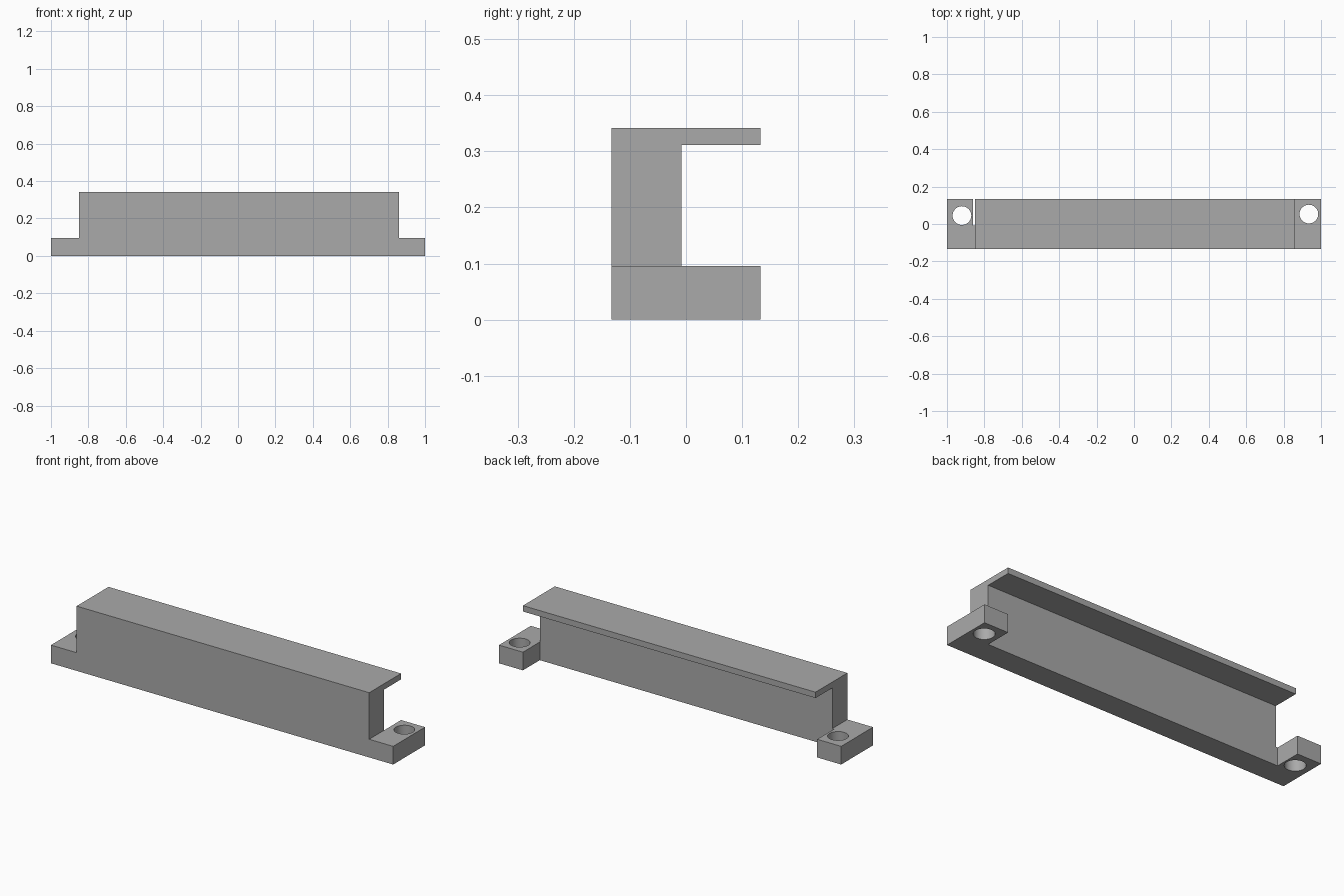
import bpy
import bmesh
from mathutils import Matrix, Vector

cube = bpy.data.objects.get("Cube")
if cube:
    bpy.data.objects.remove(cube, do_unlink=True)

grey = bpy.data.materials.new("grey")
grey.use_nodes = True
colour = (0.4, 0.4, 0.4, 1)
grey.diffuse_color = colour
grey.node_tree.nodes["Principled BSDF"].inputs["Base Color"].default_value = colour

FRONT, WEB_BACK, BACK = -0.133, -0.008, 0.133
BASE_TOP, FLANGE_LOW, TOP = 0.096, 0.311, 0.342
BODY_LEFT, BODY_RIGHT, FOOT_INNER = 0.86, -0.85, -0.86


def new_object(name, bm):
    bmesh.ops.recalc_face_normals(bm, faces=bm.faces)
    mesh = bpy.data.meshes.new(name)
    bm.to_mesh(mesh)
    bm.free()
    mesh.materials.append(grey)
    obj = bpy.data.objects.new(name, mesh)
    bpy.context.collection.objects.link(obj)
    return obj


def extrude(name, points, offset):
    bm = bmesh.new()
    face = bm.faces.new([bm.verts.new(p) for p in points])
    result = bmesh.ops.extrude_face_region(bm, geom=[face])
    moved = [v for v in result["geom"] if isinstance(v, bmesh.types.BMVert)]
    bmesh.ops.translate(bm, verts=moved, vec=Vector(offset))
    return new_object(name, bm)


def apply_boolean(target, other, operation):
    mod = target.modifiers.new(operation.title(), "BOOLEAN")
    mod.operation = operation
    mod.solver = "EXACT"
    mod.object = other
    bpy.context.view_layer.objects.active = target
    bpy.ops.object.modifier_apply(modifier=mod.name)
    bpy.data.objects.remove(other, do_unlink=True)


# Base: front rail with a mounting foot reaching back at each end
plan = [(-1, FRONT), (1, FRONT), (1, BACK), (BODY_LEFT, BACK),
        (BODY_LEFT, WEB_BACK), (FOOT_INNER, WEB_BACK),
        (FOOT_INNER, BACK), (-1, BACK)]
bracket = extrude("mounting_bracket", [(x, y, 0) for x, y in plan],
                  (0, 0, BASE_TOP))

# Upright web with a thin flange overhanging the back
profile = [(FRONT, BASE_TOP), (WEB_BACK, BASE_TOP), (WEB_BACK, FLANGE_LOW),
           (BACK, FLANGE_LOW), (BACK, TOP), (FRONT, TOP)]
body = extrude("web_and_flange", [(BODY_RIGHT, y, z) for y, z in profile],
               (BODY_LEFT - BODY_RIGHT, 0, 0))
apply_boolean(bracket, body, "UNION")

# Screw holes through the feet
for x, y in ((-0.92, 0.045), (0.935, 0.053)):
    bm = bmesh.new()
    bmesh.ops.create_cone(bm, cap_ends=True, segments=48, radius1=0.05,
                          radius2=0.05, depth=0.4,
                          matrix=Matrix.Translation((x, y, 0)))
    cutter = new_object("hole_cutter", bm)
    cutter.hide_render = True
    apply_boolean(bracket, cutter, "DIFFERENCE")

bpy.ops.object.select_all(action="DESELECT")
bracket.select_set(True)
bpy.context.view_layer.objects.active = bracket
bpy.ops.object.shade_smooth_by_angle()
